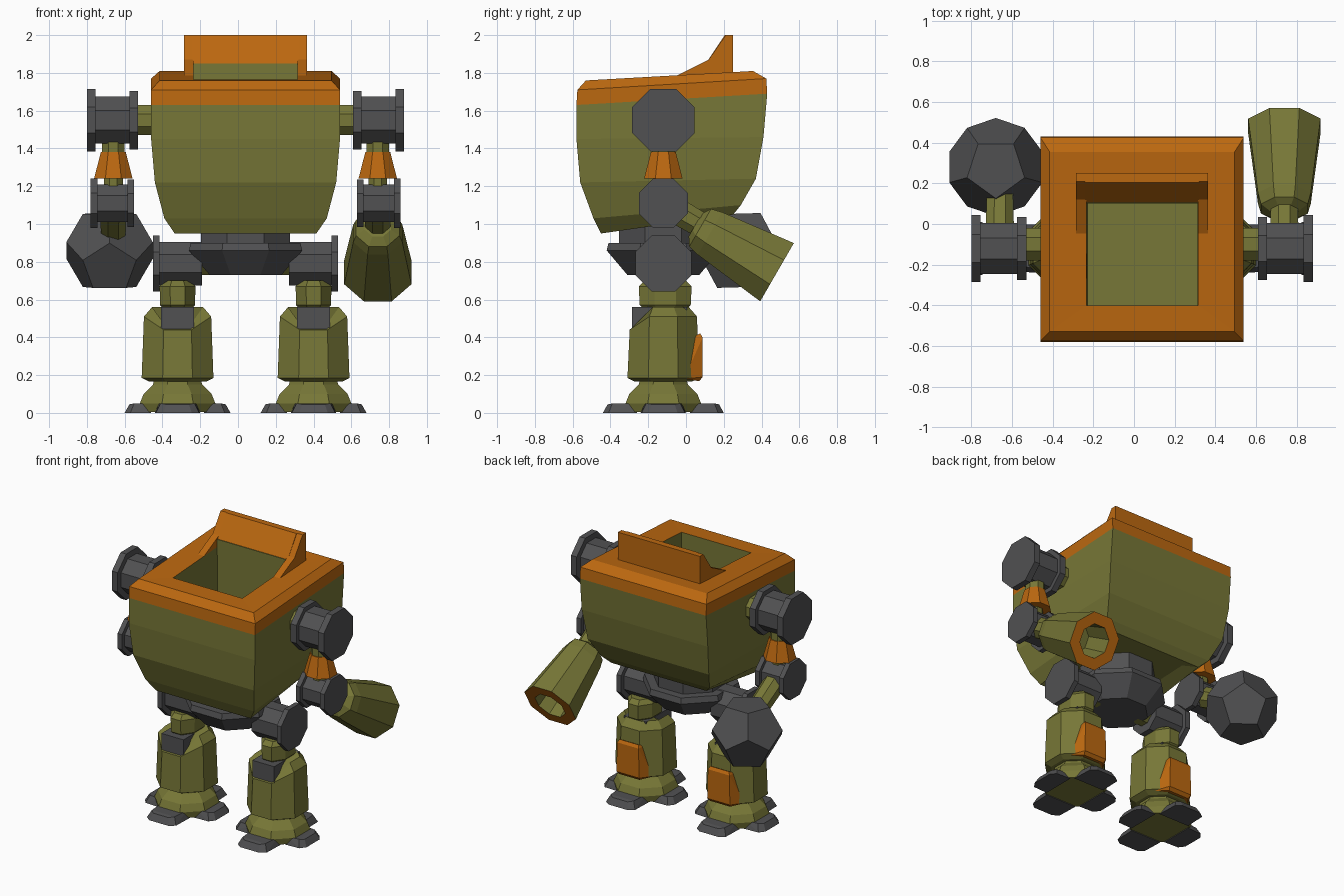
import bpy, bmesh, math
from mathutils import Vector

if "Cube" in bpy.data.objects:
    bpy.data.objects.remove(bpy.data.objects["Cube"])

CX, CY = 0.04, -0.12   # symmetry plane and limb line


def material(name, rgb):
    m = bpy.data.materials.new(name)
    m.diffuse_color = (*rgb, 1)
    m.use_nodes = True
    m.node_tree.nodes["Principled BSDF"].inputs["Base Color"].default_value = m.diffuse_color
    return m


MATS = [material("olive", (0.185, 0.185, 0.038)),
        material("orange", (0.50, 0.138, 0.005)),
        material("dark_grey", (0.082, 0.082, 0.085))]
OLIVE, ORANGE, GREY = 0, 1, 2


def finish(bm, name):
    bmesh.ops.recalc_face_normals(bm, faces=bm.faces)
    me = bpy.data.meshes.new(name)
    bm.to_mesh(me)
    bm.free()
    for m in MATS:
        me.materials.append(m)
    ob = bpy.data.objects.new(name, me)
    bpy.context.collection.objects.link(ob)
    return ob


def loft(name, rings, cols):
    """Skin closed point rings; cols gives one colour per band (or one for all)."""
    bm = bmesh.new()
    vs = [[bm.verts.new(p) for p in r] for r in rings]
    n = len(rings[0])
    if isinstance(cols, int):
        cols = [cols] * (len(rings) - 1)
    for a, b, c in zip(vs, vs[1:], cols):
        for i in range(n):
            j = (i + 1) % n
            bm.faces.new((a[i], a[j], b[j], b[i])).material_index = c
    bm.faces.new(vs[0]).material_index = cols[0]
    bm.faces.new(vs[-1]).material_index = cols[-1]
    return finish(bm, name)


def tube(name, origin, axis, prof, cols, n=8, sx=1.0):
    """Faceted turned part: prof holds (distance along axis, flat radius)."""
    q = Vector(axis).to_track_quat('Z', 'Y')
    rings = []
    for t, r in prof:
        r /= math.cos(math.pi / n)
        ring = []
        for i in range(n):
            a = 2 * math.pi * (i + 0.5) / n
            ring.append(Vector(origin) + q @ Vector((r * sx * math.cos(a), r * math.sin(a), t)))
        rings.append(ring)
    return loft(name, rings, cols)


def hull(name, pts, col):
    bm = bmesh.new()
    for p in pts:
        bm.verts.new(p)
    bmesh.ops.convex_hull(bm, input=bm.verts)
    bmesh.ops.dissolve_limit(bm, angle_limit=0.02, verts=bm.verts, edges=bm.edges)
    for f in bm.faces:
        f.material_index = col
    return finish(bm, name)


def prism(name, prof, x0, x1, col):
    """Side profile of (y, z) points pushed across x."""
    return loft(name, [[(x, y, z) for y, z in prof] for x in (x0, x1)], col)


# Hollow body: half width, front y, back y, front z, back z
body = [(.28, -.28, .20, 1.03, 1.05), (.375, -.45, .25, .95, 1.05),
        (.43, -.49, .29, 1.03, 1.10), (.48, -.56, .37, 1.22, 1.24),
        (.50, -.58, .41, 1.45, 1.46), (.50, -.58, .43, 1.63, 1.69),
        (.50, -.575, .425, 1.71, 1.77), (.455, -.53, .355, 1.76, 1.81),
        (.275, -.40, .10, 1.765, 1.795), (.27, -.40, .10, 1.12, 1.12)]
loft("body", [[(CX - w, f, zf), (CX + w, f, zf), (CX + w, b, zb), (CX - w, b, zb)]
              for w, f, b, zf, zb in body], [OLIVE] * 5 + [ORANGE] * 3 + [OLIVE])

# Rear shield: sloped panel, inner lining and two side wings
prism("shield_panel", [(.105, 1.78), (.105, 1.85), (.205, 2), (.25, 2), (.25, 1.79)],
      CX - .28, CX + .28, ORANGE)
prism("shield_lining", [(.10, 1.77), (.10, 1.85), (.106, 1.85), (.106, 1.77)],
      CX - .275, CX + .275, OLIVE)
for s in (-1, 1):
    prism("shield_wing", [(-.06, 1.78), (.12, 1.87), (.21, 2), (.25, 2), (.25, 1.79)],
          CX + s * .275, CX + s * .325, ORANGE)

# Pelvis bowl and waist
tube("pelvis", (CX, CY, 0), (0, 0, 1),
     [(.73, .19), (.86, .30), (.90, .29), (.90, .235), (1.06, .235)], GREY)


def joint(name, s, z, inner, outer, r_in, r_mid, r_out, lip):
    """Spool shaped joint lying across x."""
    tube(name, (CX, CY, z), (s, 0, 0),
         [(inner, r_in), (inner + lip, r_in), (inner + lip, r_mid),
          (outer - lip, r_mid), (outer - lip, r_out), (outer, r_out)], GREY)


DOWN = Vector((0, .865, -.50))   # forearm direction
for s in (-1, 1):
    side = "left" if s < 0 else "right"
    ax, lx = CX + s * .70, CX + s * .36

    # Arm
    joint(side + "_shoulder", s, 1.55, .57, .84, .155, .125, .165, .045)
    tube(side + "_shoulder_axle", (CX, CY + .02, 1.55), (s, 0, 0), [(.46, .08), (.58, .08)], OLIVE)
    tube(side + "_upper_arm", (ax, CY, 0), (0, 0, 1), [(1.15, .05), (1.27, .05)], OLIVE)
    tube(side + "_upper_arm_top", (ax, CY, 0), (0, 0, 1), [(1.37, .06), (1.46, .06)], OLIVE)
    tube(side + "_arm_cuff", (ax, CY, 0), (0, 0, 1), [(1.24, .102), (1.38, .066)], ORANGE)
    joint(side + "_elbow", s, 1.11, .59, .82, .125, .10, .13, .035)
    tube(side + "_wrist", (ax, CY, 1.11), DOWN, [(.05, .07), (.30, .065)], OLIVE)

    # Hip
    joint(side + "_hip", s, .79, .23, .49, .115, .115, .148, .035)
    tube(side + "_hip_axle", (CX, CY, .80), (s, 0, 0), [(.15, .07), (.24, .07)], OLIVE)

    # Thigh and knee
    tube(side + "_thigh", (lx, CY + .01, 0), (0, 0, 1),
         [(.54, .10), (.57, .135), (.67, .14), (.70, .11)], OLIVE, sx=.68)
    tube(side + "_knee", (lx, CY - .02, 0), (0, 0, 1),
         [(.42, .145), (.56, .145)], GREY, n=4, sx=.6)

    # Shin with a front notch showing the knee
    shin = tube(side + "_shin", (lx, CY, 0), (0, 0, 1),
                [(.165, .15), (.185, .19), (.51, .178), (.56, .135)], OLIVE)
    for v in shin.data.vertices:
        x, y, z = v.co
        if z > .3 and y < CY - .12 and abs(x - lx) < .09:
            v.co.z = .44 if z < .53 else .45
    hull(side + "_calf_plate",
         [(lx + k * w, y, z) for k in (-1, 1) for w, y, z in
          ((.075, .075, .42), (.085, .088, .40), (.09, .088, .19), (.08, .07, .168),
           (.14, -.01, .18), (.09, .03, .40))], ORANGE)

    # Foot and four toes
    tube(side + "_foot", (lx, CY, 0), (0, 0, 1),
         [(.005, .19), (.05, .20), (.10, .18), (.15, .13), (.19, .12)], OLIVE)
    for k in range(4):
        a = k * math.pi / 2
        u, v = Vector((math.cos(a), math.sin(a), 0)), Vector((-math.sin(a), math.cos(a), 0))
        reach = .28 if k % 2 == 0 else .32
        c = Vector((lx, CY, 0))
        hull(side + "_toe",
             [c + u * d + v * (w * m) + Vector((0, 0, z)) for m in (-1, 1) for d, w, z in
              ((.14, .12, 0), (reach - .03, .115, 0), (reach, .075, 0),
               (.14, .10, .05), (reach - .05, .09, .05), (reach - .025, .06, .045))], GREY)

# Left fist: twelve sided ball
g = (1 + 5 ** .5) / 2
pts = [(x, y, z) for x in (-1, 1) for y in (-1, 1) for z in (-1, 1)]
for a in (-1 / g, 1 / g):
    for b in (-g, g):
        pts += [(0, a, b), (a, b, 0), (b, 0, a)]
q = DOWN.to_track_quat('Z', 'Y')
hull("left_fist", [Vector((-.68, .28, .86)) + q @ Vector(p).normalized() * .245 for p in pts], GREY)

# Right cannon with orange muzzle ring and bore
tube("right_cannon", (CX + .70, .075, .98), DOWN,
     [(-.03, .07), (0, .115), (.06, .13), (.47, .178), (.47, .105), (.25, .095)],
     [OLIVE, OLIVE, OLIVE, ORANGE, OLIVE])
